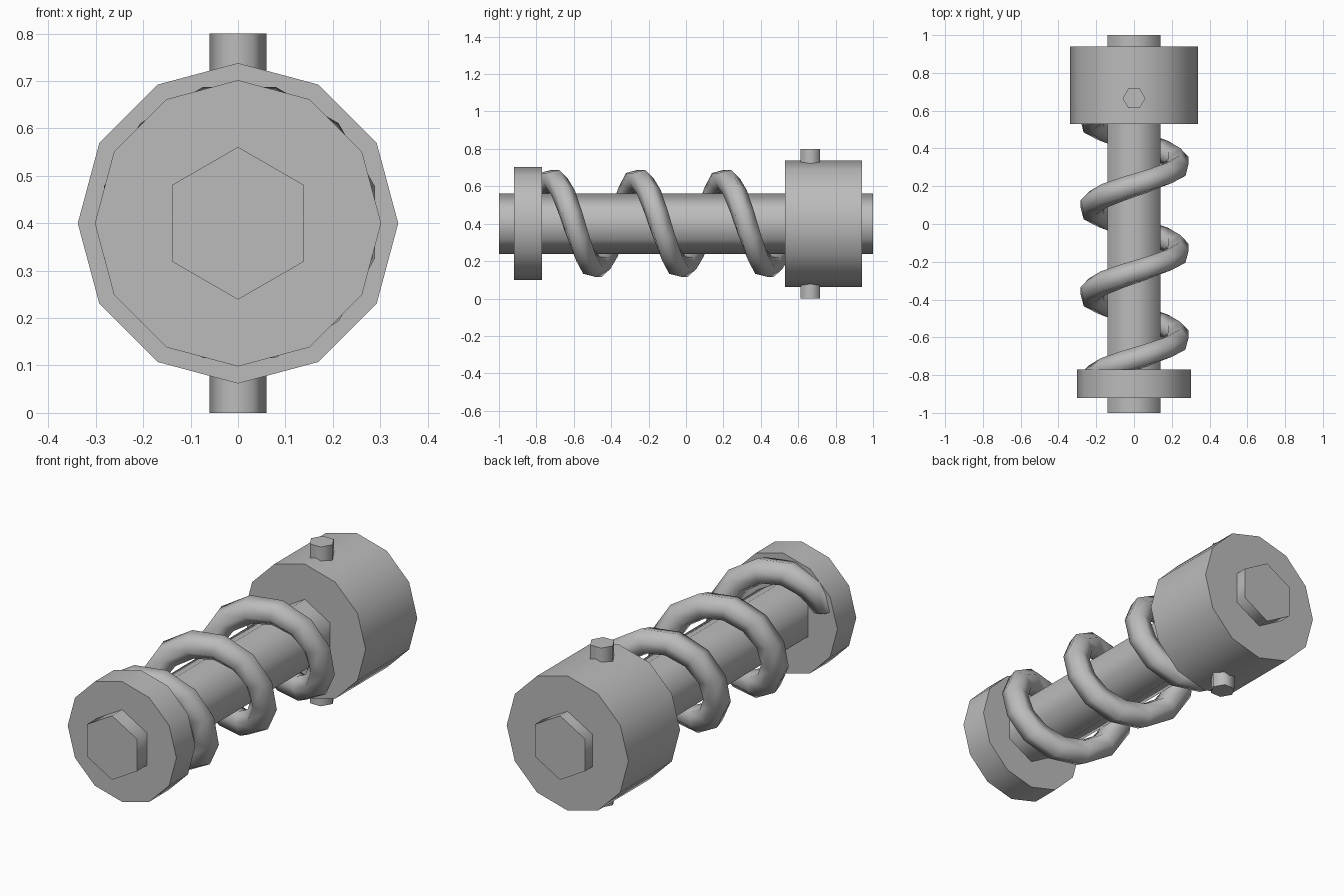
import bpy
import bmesh
from math import sin, cos, radians
from mathutils import Vector

cube = bpy.data.objects.get("Cube")
if cube:
    bpy.data.objects.remove(cube, do_unlink=True)

AXIS_Z = 0.4

# One plain grey metal
metal = bpy.data.materials.new("grey_metal")
metal.use_nodes = True
GREY = (0.5, 0.5, 0.5, 1)
metal.diffuse_color = GREY
metal.node_tree.nodes["Principled BSDF"].inputs["Base Color"].default_value = GREY


def finish(obj, name):
    """Name the part, give it its material and round shading with crisp rims."""
    obj.name = obj.data.name = name
    obj.data.materials.append(metal)
    bpy.ops.object.select_all(action="DESELECT")
    obj.select_set(True)
    bpy.context.view_layer.objects.active = obj
    bpy.ops.object.shade_smooth_by_angle(angle=radians(70))


def rod(name, sides, radius, start, end):
    """Cylinder along y, with a corner at the top."""
    bpy.ops.mesh.primitive_cylinder_add(
        vertices=sides, radius=radius, depth=end - start,
        location=(0, (start + end) / 2, AXIS_Z), rotation=(radians(90), 0, 0))
    finish(bpy.context.object, name)


rod("shaft", 6, 0.161, -1, 1)
rod("end_flange", 12, 0.302, -0.92, -0.77)
rod("head_collar", 12, 0.338, 0.53, 0.94)

# Cross pin through the collar, with corners to the sides
bpy.ops.mesh.primitive_cylinder_add(
    vertices=6, radius=0.06, depth=0.8,
    location=(0, 0.665, AXIS_Z), rotation=(0, 0, radians(90)))
finish(bpy.context.object, "cross_pin")

# Coil spring: a tilted hexagon swept along a helix, twelve steps per turn
COIL_RADIUS, WIRE, PITCH, MIDDLE = 0.233, 0.065, 0.46, -0.255
bm = bmesh.new()
rings = []
for deg in range(-435, 676, 30):
    turn = radians(deg)
    out = Vector((sin(turn), 0, cos(turn)))
    centre = Vector((0.003, MIDDLE + PITCH * deg / 360, AXIS_Z + 0.002))
    ring = []
    for k in range(6):
        a = radians(15 + 60 * k)
        along = Vector((0, WIRE * cos(a), 0))
        ring.append(bm.verts.new(centre + out * (COIL_RADIUS + WIRE * sin(a)) + along))
    rings.append(ring)
for a, b in zip(rings, rings[1:]):
    for k in range(6):
        n = (k + 1) % 6
        bm.faces.new((a[k], a[n], b[n], b[k]))
bm.faces.new(rings[0])
bm.faces.new(rings[-1])
bmesh.ops.recalc_face_normals(bm, faces=bm.faces)
mesh = bpy.data.meshes.new("coil_spring")
bm.to_mesh(mesh)
bm.free()
spring = bpy.data.objects.new("coil_spring", mesh)
bpy.context.collection.objects.link(spring)
finish(spring, "coil_spring")
